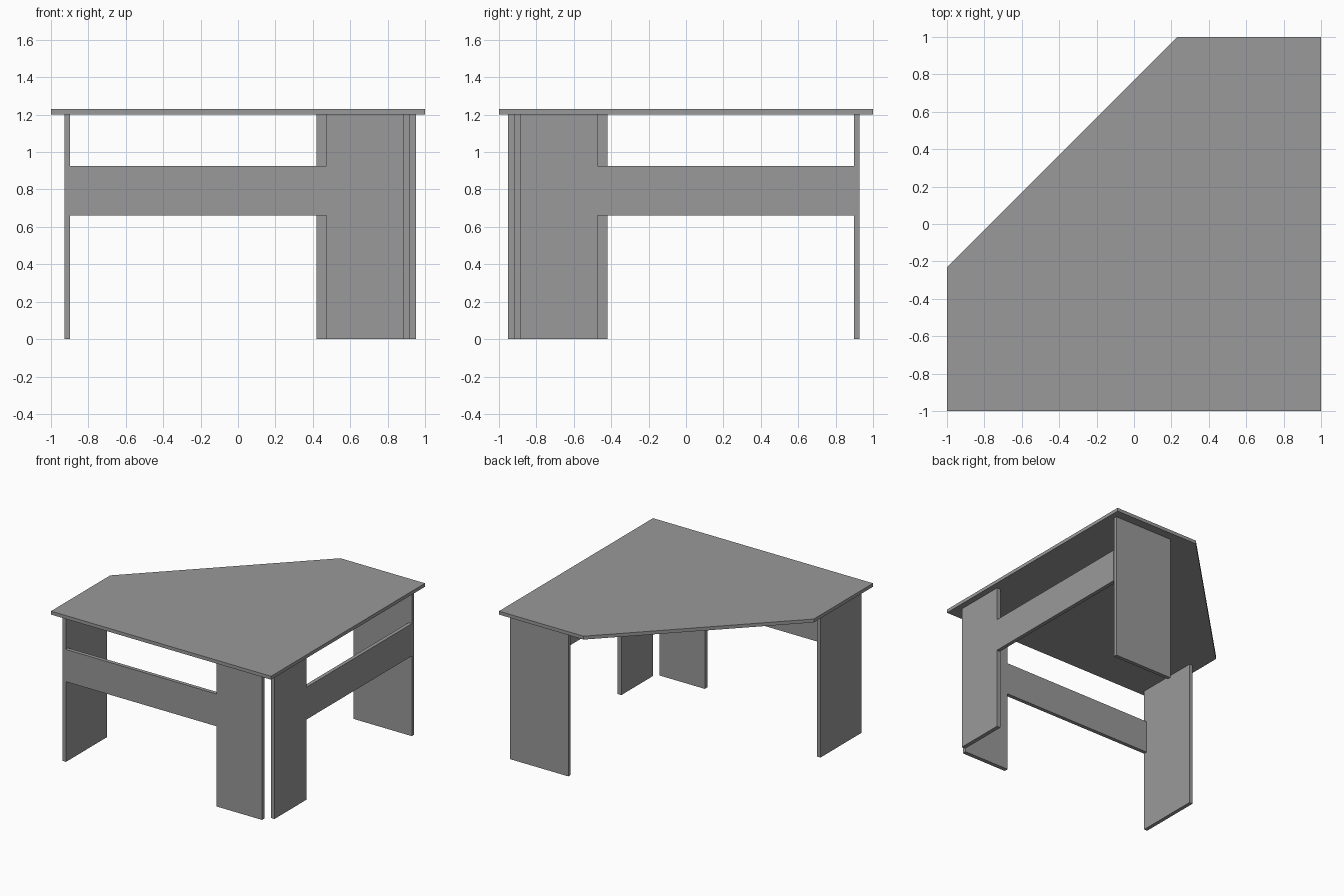
import bpy, bmesh

if "Cube" in bpy.data.objects:
    bpy.data.objects.remove(bpy.data.objects["Cube"])

TOP_Z, THICK = 1.202, 0.028

# Dark grey laminate
grey = bpy.data.materials.new("dark_grey")
grey.diffuse_color = (0.32, 0.32, 0.32, 1)
grey.use_nodes = True
grey.node_tree.nodes["Principled BSDF"].inputs["Base Color"].default_value = grey.diffuse_color


def prism(name, outline, z0, z1):
    """Extrude a counter-clockwise outline from z0 to z1."""
    bm = bmesh.new()
    face = bm.faces.new([bm.verts.new((x, y, z0)) for x, y in outline])
    up = bmesh.ops.extrude_face_region(bm, geom=[face])["geom"]
    bmesh.ops.translate(bm, vec=(0, 0, z1 - z0),
                        verts=[v for v in up if isinstance(v, bmesh.types.BMVert)])
    bmesh.ops.recalc_face_normals(bm, faces=bm.faces)
    mesh = bpy.data.meshes.new(name)
    bm.to_mesh(mesh)
    bm.free()
    mesh.materials.append(grey)
    obj = bpy.data.objects.new(name, mesh)
    bpy.context.collection.objects.link(obj)
    return obj


def board(name, x0, x1, y0, y1, z0, z1):
    return prism(name, [(x0, y0), (x1, y0), (x1, y1), (x0, y1)], z0, z1)


def board_pair(name_a, name_b, x0, x1, y0, y1, z0, z1):
    """A board and its twin reflected across the desk's diagonal (x = -y)."""
    board(name_a, x0, x1, y0, y1, z0, z1)
    board(name_b, -y1, -y0, -x1, -x0, z0, z1)


# Corner desk top with the seat side cut off diagonally
prism("desk_top", [(-1, -1), (1, -1), (1, 1), (0.231, 1), (-1, -0.231)],
      TOP_Z, TOP_Z + THICK)

# Full-width end panels at the two far ends
board_pair("left_end_leg", "back_end_leg", -0.928, -0.898, -0.951, -0.42, 0, TOP_Z)

# Two panels meeting with a gap at the corner
board_pair("front_corner_leg", "side_corner_leg", 0.472, 0.885, -0.951, -0.918, 0, TOP_Z)

# Rails joining end panels to corner panels, standing slightly proud
board_pair("front_rail", "side_rail", -0.898, 0.472, -0.953, -0.922, 0.66, 0.925)
